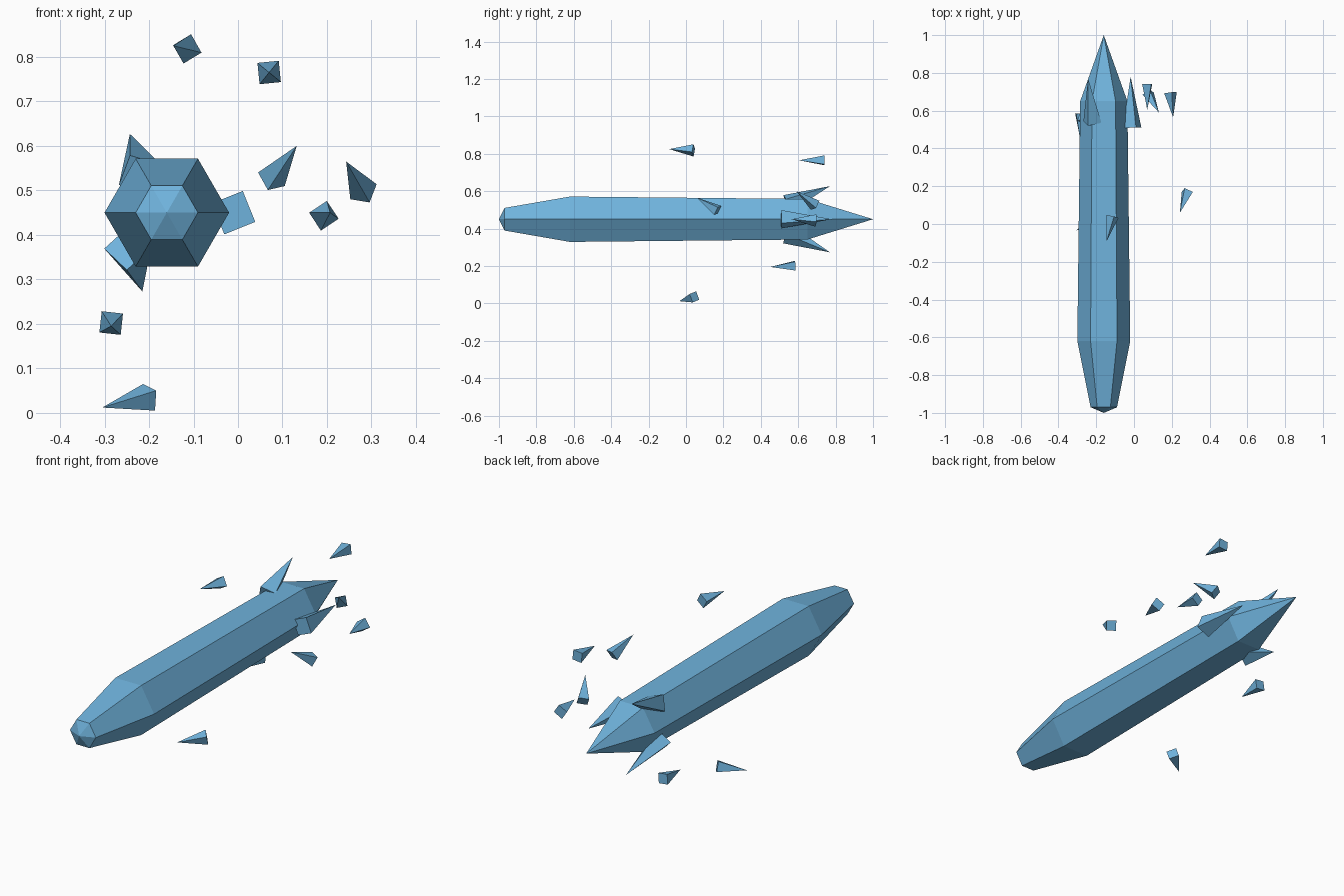
import bpy
import math
from mathutils import Vector

if "Cube" in bpy.data.objects:
    bpy.data.objects.remove(bpy.data.objects["Cube"], do_unlink=True)

# Single ice blue colour
ice = bpy.data.materials.new("ice_blue")
ice.use_nodes = True
colour = (0.16, 0.45, 0.72, 1)
ice.diffuse_color = colour
ice.node_tree.nodes["Principled BSDF"].inputs["Base Color"].default_value = colour


def make_object(name, verts, faces):
    mesh = bpy.data.meshes.new(name)
    mesh.from_pydata(verts, [], faces)
    mesh.materials.append(ice)
    obj = bpy.data.objects.new(name, mesh)
    bpy.context.collection.objects.link(obj)
    return obj


def make_body(name, cx, cz, front, rings, back, sides=6):
    """Faceted spindle along y: pointed ends joined by polygon rings."""
    verts = [(cx, front, cz)]
    for y, r in rings:
        for i in range(sides):
            a = math.tau * i / sides
            verts.append((cx + r * math.cos(a), y, cz + r * math.sin(a)))
    verts.append((cx, back, cz))
    end = len(verts) - 1
    last = end - sides
    faces = []
    for i in range(sides):
        j = (i + 1) % sides
        faces.append((0, 1 + i, 1 + j))
        for k in range(len(rings) - 1):
            a = 1 + k * sides
            b = a + sides
            faces.append((a + i, b + i, b + j, a + j))
        faces.append((last + j, last + i, end))
    return make_object(name, verts, faces)


def make_shard(name, tip, base, corner, radius):
    """Square pyramid; one base corner is turned toward the given point."""
    tip, base = Vector(tip), Vector(base)
    axis = (tip - base).normalized()
    u = Vector(corner) - base
    u = (u - axis * u.dot(axis)).normalized()
    v = axis.cross(u)
    verts = [base + d * radius for d in (u, v, -u, -v)] + [tip]
    faces = [(3, 2, 1, 0)] + [(i, (i + 1) % 4, 4) for i in range(4)]
    return make_object(name, verts, faces)


# Main icicle
make_body("icicle_body", -0.16, 0.45, -1.0,
          [(-0.97, 0.07), (-0.62, 0.14), (0.65, 0.125)], 1.0)

# Large spikes around the tail
spikes = {
    "upper_tail_spike": ((-0.243, 0.77, 0.627), (-0.22, 0.54, 0.535), (-0.27, 0.52, 0.5)),
    "left_tail_spike": ((-0.018, 0.78, 0.45), (-0.01, 0.51, 0.45), (0.01, 0.51, 0.497)),
    "lower_tail_spike": ((-0.215, 0.77, 0.273), (-0.248, 0.54, 0.37), (-0.297, 0.54, 0.372)),
}
for name, (tip, base, corner) in spikes.items():
    make_shard(name, tip, base, corner, 0.053)

# Small floating shards
shards = [
    ((-0.145, -0.09, 0.825), (-0.114, 0.04, 0.818), (-0.083, 0.04, 0.81)),
    ((0.07, 0.605, 0.765), (0.07, 0.74, 0.765), (0.043, 0.74, 0.787)),
    ((0.132, 0.59, 0.6), (0.075, 0.69, 0.525), (0.043, 0.68, 0.545)),
    ((0.243, 0.06, 0.565), (0.282, 0.17, 0.497), (0.31, 0.17, 0.513)),
    ((0.207, 0.565, 0.45), (0.193, 0.695, 0.443), (0.16, 0.69, 0.45)),
    ((-0.285, 0.45, 0.195), (-0.285, 0.585, 0.202), (-0.305, 0.585, 0.227)),
    ((-0.305, -0.035, 0.012), (-0.2, 0.045, 0.035), (-0.215, 0.055, 0.068)),
]
for n, (tip, base, corner) in enumerate(shards, 1):
    make_shard(f"floating_shard_{n}", tip, base, corner, 0.034)
